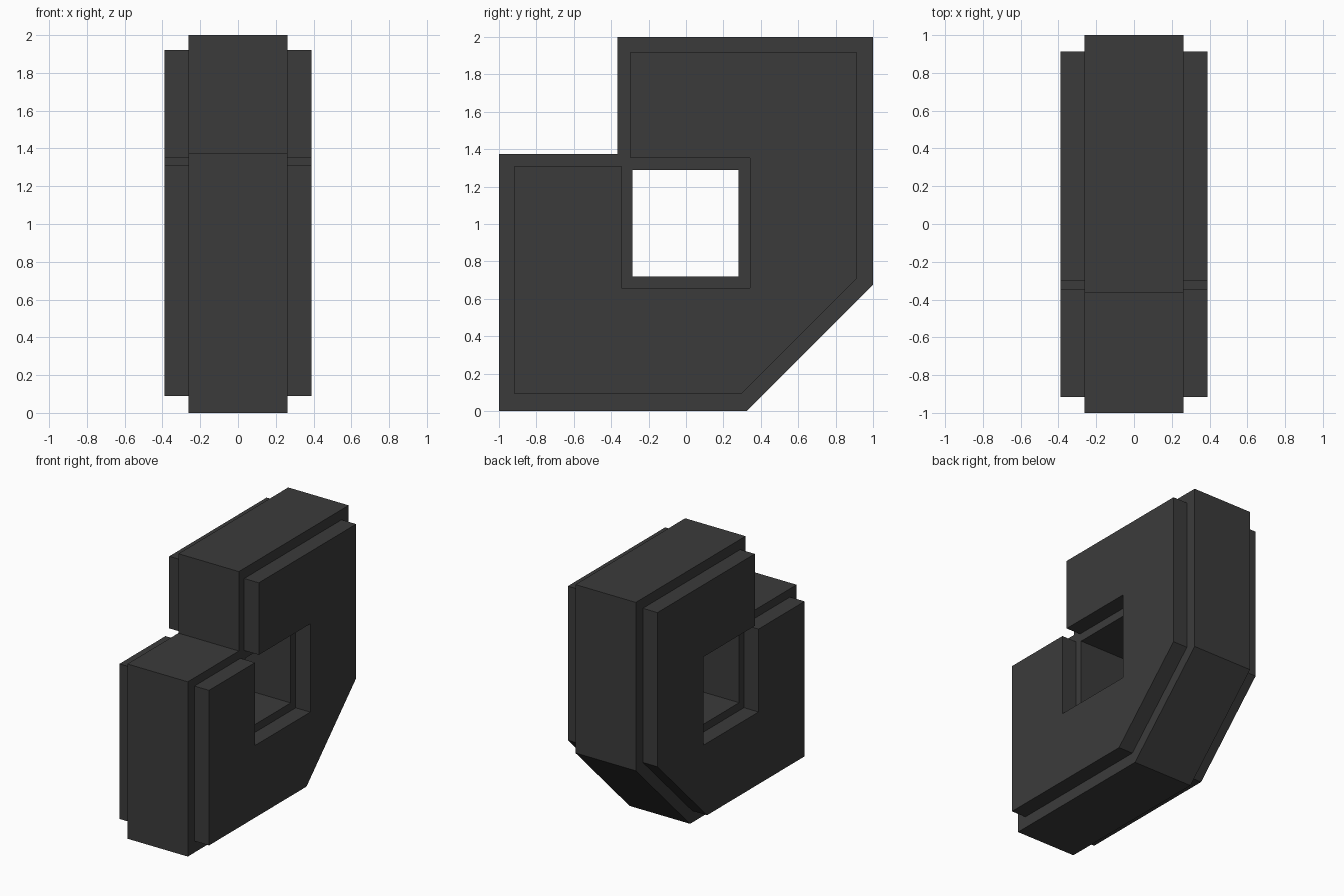
import bpy
import bmesh

default = bpy.data.objects.get("Cube")
if default:
    bpy.data.objects.remove(default, do_unlink=True)

# Single dark material
grey = bpy.data.materials.new("charcoal_grey")
colour = (0.044, 0.044, 0.044, 1.0)
grey.use_nodes = True
grey.diffuse_color = colour
bsdf = next(n for n in grey.node_tree.nodes if n.type == "BSDF_PRINCIPLED")
bsdf.inputs["Base Color"].default_value = colour


def slab(name, loops, x0, x1):
    """Extrude closed (y, z) outlines, with optional holes, from x0 to x1."""
    bm = bmesh.new()
    for loop in loops:
        verts = [bm.verts.new((x0, y, z)) for y, z in loop]
        for a, b in zip(verts, verts[1:] + verts[:1]):
            bm.edges.new((a, b))
    bmesh.ops.triangle_fill(bm, edges=bm.edges[:], use_beauty=True, normal=(1, 0, 0))
    bmesh.ops.dissolve_limit(bm, angle_limit=0.01, verts=bm.verts[:], edges=bm.edges[:])
    out = bmesh.ops.extrude_face_region(bm, geom=bm.faces[:], use_keep_orig=True)
    moved = [g for g in out["geom"] if isinstance(g, bmesh.types.BMVert)]
    bmesh.ops.translate(bm, verts=moved, vec=(x1 - x0, 0, 0))
    bmesh.ops.recalc_face_normals(bm, faces=bm.faces[:])
    mesh = bpy.data.meshes.new(name)
    bm.to_mesh(mesh)
    bm.free()
    mesh.materials.append(grey)
    obj = bpy.data.objects.new(name, mesh)
    bpy.context.collection.objects.link(obj)
    return obj


CORE_X, PLATE_X = 0.263, 0.39

# Core block: notched upper front, chamfered lower back, square through hole
core_outline = [(-1, 0), (0.325, 0), (1, 0.675), (1, 2),
                (-0.365, 2), (-0.365, 1.375), (-1, 1.375)]
core_hole = [(-0.285, 0.72), (0.28, 0.72), (0.28, 1.288), (-0.285, 1.288)]
slab("core_block", [core_outline, core_hole], -CORE_X, CORE_X)

# Raised C-shaped side plates
plate_outline = [(-0.917, 0.09), (0.295, 0.09), (0.912, 0.707), (0.912, 1.92),
                 (-0.298, 1.92), (-0.298, 1.353), (0.342, 1.353), (0.342, 0.658),
                 (-0.345, 0.658), (-0.345, 1.31), (-0.917, 1.31)]
for side, name in ((1, "left_side_plate"), (-1, "right_side_plate")):
    slab(name, [plate_outline], side * CORE_X, side * PLATE_X)
